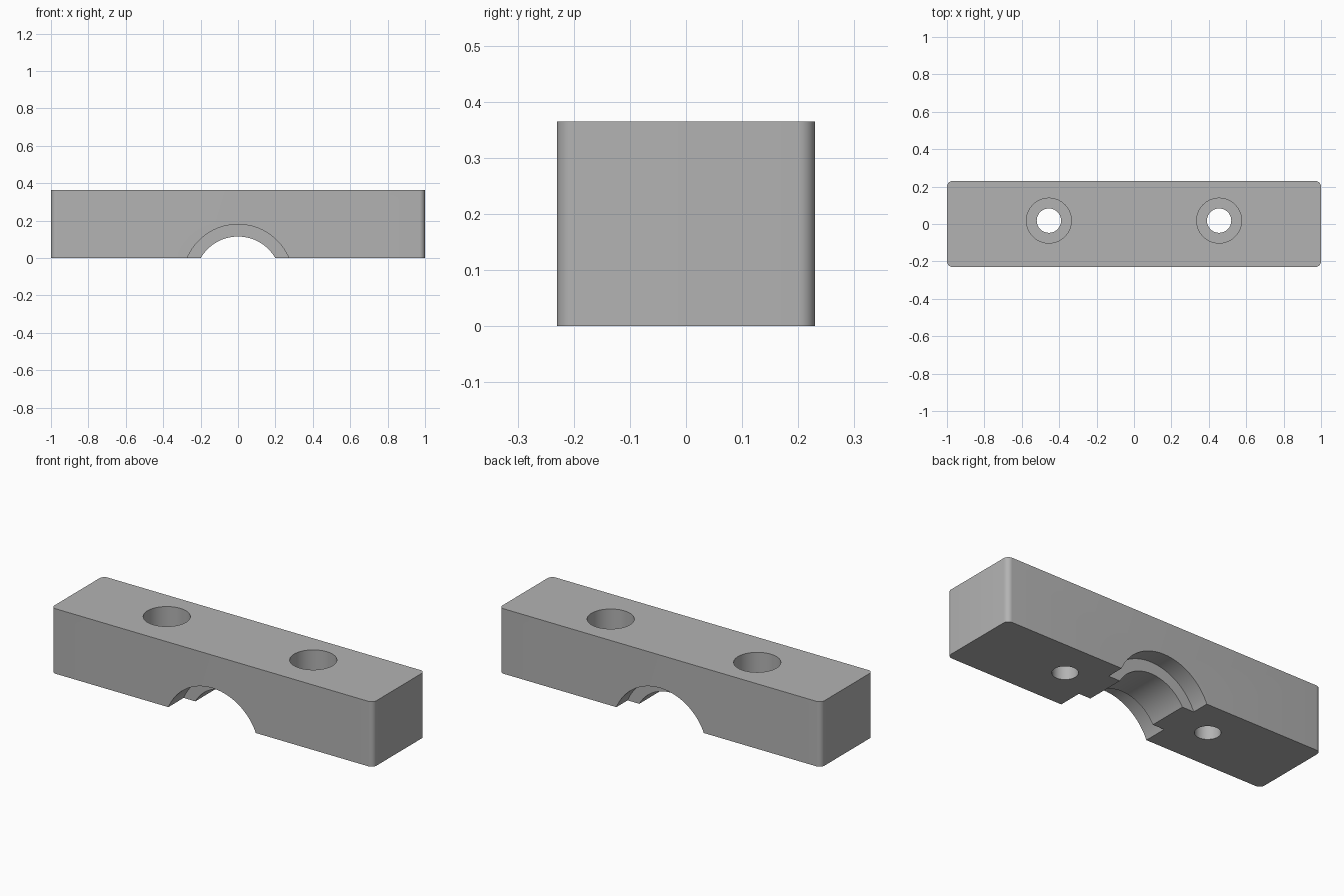
import bpy, bmesh
from math import radians

LENGTH, WIDTH, HEIGHT = 2.0, 0.46, 0.365
AXIS_Y = 0.018            # shared centre line of bolt holes and inner rib
ARCH_Z = -0.115           # axis height of the clamp arch

default = bpy.data.objects.get("Cube")
if default:
    bpy.data.objects.remove(default, do_unlink=True)

grey = bpy.data.materials.new("plain grey")
grey.use_nodes = True
colour = (0.45, 0.45, 0.45, 1)
grey.diffuse_color = colour
grey.node_tree.nodes["Principled BSDF"].inputs["Base Color"].default_value = colour

# Block with rounded vertical corners
bpy.ops.mesh.primitive_cube_add(size=1, location=(0, 0, HEIGHT / 2))
block = bpy.context.object
block.name = "clamp_block"
block.scale = (LENGTH, WIDTH, HEIGHT)
bpy.ops.object.transform_apply(location=True, rotation=False, scale=True)
bm = bmesh.new()
bm.from_mesh(block.data)
uprights = [e for e in bm.edges
            if abs(e.verts[0].co.z - e.verts[1].co.z) > HEIGHT / 2]
bmesh.ops.bevel(bm, geom=uprights, offset=0.03, segments=8,
                profile=0.5, affect='EDGES')
bm.to_mesh(block.data)
bm.free()
block.data.materials.append(grey)


def cut_cylinder(radius, depth, location, along_y=False):
    """Subtract a cylinder from the block, then discard the cutter."""
    bpy.ops.mesh.primitive_cylinder_add(
        vertices=96, radius=radius, depth=depth, location=location,
        rotation=(radians(90) if along_y else 0, 0, 0))
    cutter = bpy.context.object
    cutter.hide_render = True
    cutter.data.materials.append(grey)
    cut = block.modifiers.new("cut", 'BOOLEAN')
    cut.operation = 'DIFFERENCE'
    cut.solver = 'EXACT'
    cut.object = cutter
    bpy.context.view_layer.objects.active = block
    bpy.ops.object.modifier_apply(modifier=cut.name)
    bpy.data.objects.remove(cutter, do_unlink=True)


# Narrow arch through the whole block
cut_cylinder(0.23, 1, (0, 0, ARCH_Z), along_y=True)

# Wider arches at front and back, leaving a rib between them
RIB = 0.225
for side in (-1, 1):
    cut_cylinder(0.295, 1, (0, AXIS_Y + side * (RIB / 2 + 0.5), ARCH_Z), along_y=True)

# Counterbored bolt holes
SINK = 0.115
for x in (-0.455, 0.455):
    cut_cylinder(0.065, 1, (x, AXIS_Y, HEIGHT / 2))
    cut_cylinder(0.12, 1, (x, AXIS_Y, HEIGHT - SINK + 0.5))

bpy.ops.object.select_all(action='DESELECT')
block.select_set(True)
bpy.context.view_layer.objects.active = block
bpy.ops.object.shade_smooth_by_angle(angle=radians(30))
